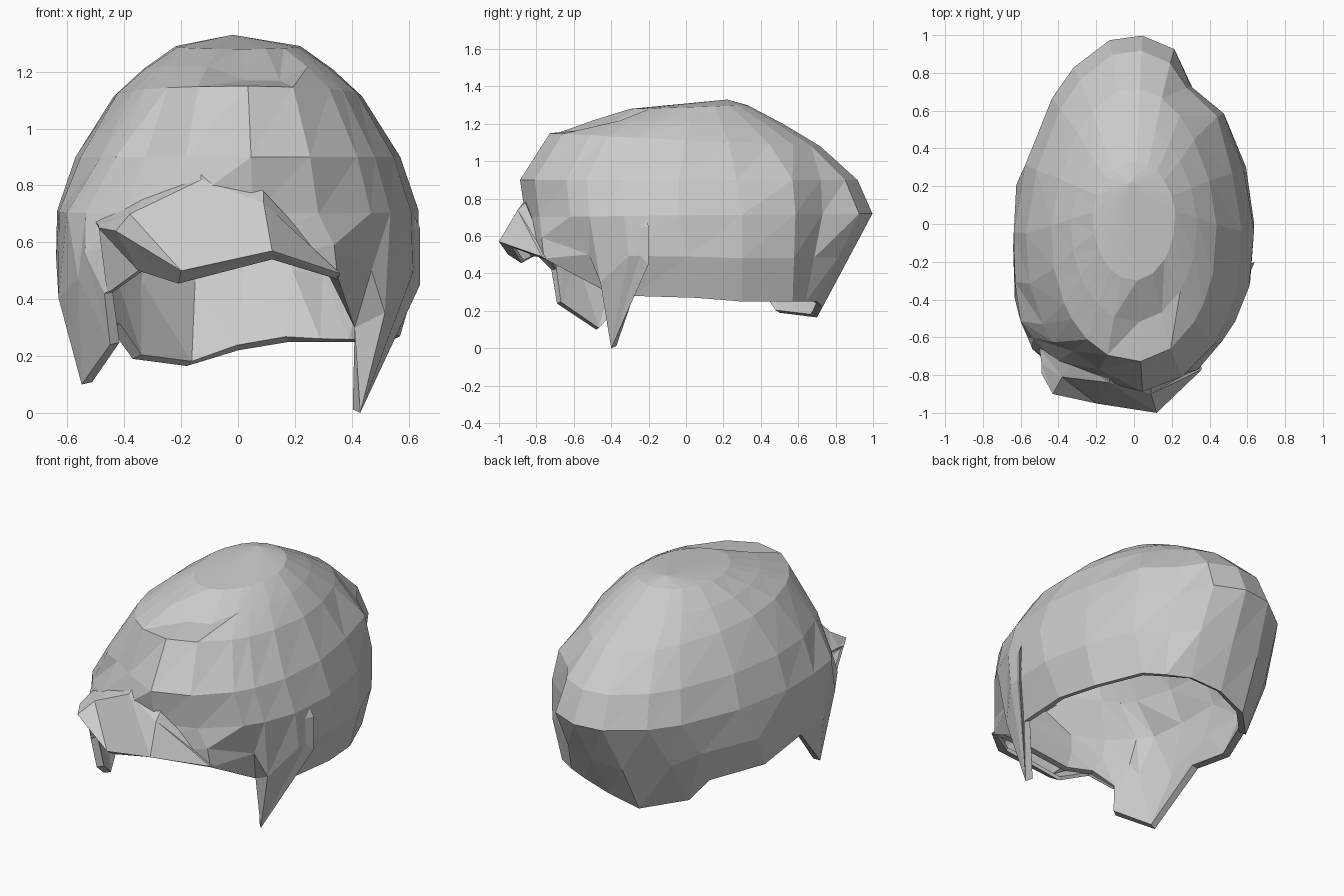
import bpy, bmesh, math
from mathutils import Vector

if "Cube" in bpy.data.objects:
    bpy.data.objects.remove(bpy.data.objects["Cube"])


def finish(name, bm, thickness=0):
    bmesh.ops.recalc_face_normals(bm, faces=bm.faces)
    me = bpy.data.meshes.new(name)
    bm.to_mesh(me)
    bm.free()
    ob = bpy.data.objects.new(name, me)
    bpy.context.collection.objects.link(ob)
    if thickness:
        mod = ob.modifiers.new("thickness", 'SOLIDIFY')
        mod.thickness = thickness
        mod.offset = -1
    return ob


def loft(bm, rows, closed):
    vs = [[bm.verts.new(p) for p in r] for r in rows]
    n = len(rows[0])
    for a, b in zip(vs, vs[1:]):
        for i in range(n if closed else n - 1):
            j = (i + 1) % n
            bm.faces.new((a[i], a[j], b[j]))
            bm.faces.new((a[i], b[j], b[i]))
    return vs


def hull(name, points):
    bm = bmesh.new()
    for p in points:
        bm.verts.new(p)
    bmesh.ops.convex_hull(bm, input=bm.verts)
    return finish(name, bm)


# Lower hairline, from the forehead round by the right side
rim = [Vector(p) for p in (
    (.10, -.86, .55), (.35, -.76, .48), (.41, -.42, .30), (.43, -.40, 0),
    (.54, -.28, .28), (.57, .05, .27), (.53, .30, .25), (.42, .57, .25),
    (.31, .64, .25), (.18, .70, .25), (0, .73, .22), (-.18, .70, .165),
    (-.37, .50, .19), (-.45, .42, .30), (-.59, .10, .31), (-.62, -.20, .38),
    (-.55, -.48, .10), (-.45, -.69, .24), (-.47, -.72, .42), (-.35, -.78, .50),
    (-.20, -.83, .49))]

# Egg-shaped rings: front z, back z, half width, front y, back y, centre y
rings = ((.70, .72, .64, -.86, 1.0, -.1), (.90, .90, .575, -.89, .92, -.1),
         (1.15, 1.08, .44, -.73, .72, -.05), (1.22, 1.20, .335, -.52, .52, 0),
         (1.28, 1.30, .22, -.30, .33, .05))

# Column directions, half evenly spaced and half following the hairline
n = len(rim)
angles = []
for i, p in enumerate(rim):
    a = math.atan2(p.x / .64, -(p.y + .1) / .85) % math.tau
    angles.append((a + i * math.tau / n) / 2)
angles[0] = .08

rows = []
for k, (zf, zb, w, yf, yb, yc) in enumerate(rings):
    row = []
    for a in angles:
        c, s = math.cos(a), math.sin(a)
        x = w * s * (1 - .08 * max(0, -c))          # narrower towards the back
        y = yc + (c * (yf - yc) if c > 0 else -c * (yb - yc))
        z = zf + (zb - zf) * (1 - c) / 2
        if k == 0 and x < 0 and c > 0:              # fuller left temple
            x = max(-.63, x * 1.12)
        if k == 1 and -.42 < x < -.02 and c > 0:    # forehead stepped back on the left
            y += .08
        if k == 3 and 0 < x < .2 and c > 0:         # parting groove
            z -= .05
        row.append(Vector((x, y, z)))
    rows.append(row)

# Step behind the right side, where the side hair overlaps the back
rows[0][7].xy, rows[0][8].xy = (.475, .585), (.30, .73)
rows[1][7].xy, rows[1][8].xy = (.44, .57), (.28, .72)

mid = [(p + q) / 2 for p, q in zip(rim, rows[0])]
for p in mid:
    p.x = max(-.64, min(.635, p.x * 1.07))

# Main hair shell, open underneath
bm = bmesh.new()
vs = loft(bm, [rim, mid] + rows, True)
top = bm.verts.new((-.02, .22, 1.33))
for i in range(n):
    bm.faces.new((vs[-1][i], vs[-1][(i + 1) % n], top))
finish("hair_shell", bm, .04)

# Swept fringe: root, ridge, front lip and underside
bm = bmesh.new()
loft(bm, [
    [(-.50, -.66, .67), (-.32, -.72, .77), (-.13, -.79, .865), (.09, -.86, .78), (.35, -.74, .50)],
    [(-.49, -.74, .66), (-.38, -.81, .70), (-.13, -.84, .82), (.09, -.90, .74), (.35, -.75, .495)],
    [(-.49, -.79, .65), (-.43, -.90, .64), (-.20, -.95, .50), (.12, -1.0, .57), (.36, -.77, .49)],
    [(-.46, -.72, .42), (-.35, -.80, .50), (-.21, -.88, .455), (.12, -.93, .54), (.35, -.74, .47)],
], False)
finish("fringe", bm, .02)

# Raised lock in front of the right ear
hull("right_side_lock", [
    (.57, -.23, .80), (.64, -.20, .65), (.64, -.20, .45), (.43, -.41, .30),
    (.43, -.40, 0), (.53, -.29, .28), (.56, -.38, .63)])
